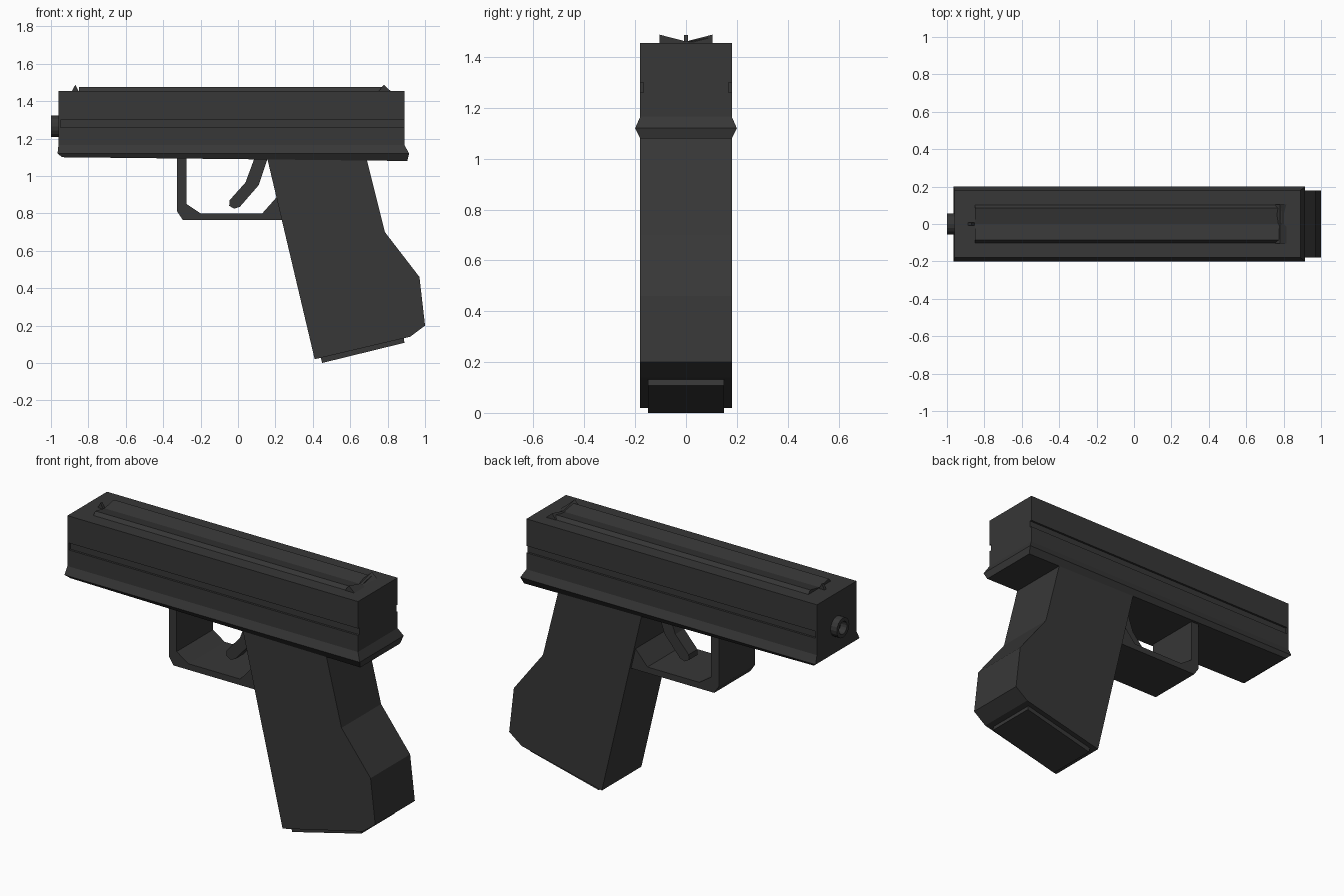
import bpy
import bmesh
from math import cos, sin, tau

cube = bpy.data.objects.get("Cube")
if cube:
    bpy.data.objects.remove(cube, do_unlink=True)

# One dark grey for every part
grey = bpy.data.materials.new("dark grey")
grey.use_nodes = True
colour = (0.038, 0.038, 0.038, 1)
grey.diffuse_color = colour
grey.node_tree.nodes["Principled BSDF"].inputs["Base Color"].default_value = colour


def loft(name, rings, closed=False):
    """Skin matching rings of points; cap the ends, or join last to first."""
    bm = bmesh.new()
    loops = [[bm.verts.new(p) for p in ring] for ring in rings]
    n = len(loops[0])
    pairs = list(zip(loops, loops[1:]))
    if closed:
        pairs.append((loops[-1], loops[0]))
    else:
        bm.faces.new(loops[0])
        bm.faces.new(loops[-1])
    for a, b in pairs:
        for i in range(n):
            j = (i + 1) % n
            bm.faces.new((a[i], a[j], b[j], b[i]))
    bmesh.ops.recalc_face_normals(bm, faces=bm.faces)
    mesh = bpy.data.meshes.new(name)
    bm.to_mesh(mesh)
    bm.free()
    mesh.materials.append(grey)
    obj = bpy.data.objects.new(name, mesh)
    bpy.context.collection.objects.link(obj)
    return obj


def side_prism(name, outline, half):
    """Extrude an x-z outline across the width."""
    return loft(name, [[(x, y, z) for x, z in outline] for y in (-half, half)])


def mirrored(half_section):
    """Complete a y-z half section across the centre plane."""
    return half_section + [(-y, z) for y, z in reversed(half_section) if y > 0]


def long_prism(name, half_section, x0, x1):
    """Extrude a mirrored y-z section along the length."""
    section = mirrored(half_section)
    return loft(name, [[(x, y, z) for y, z in section] for x in (x0, x1)])


# Slide with a shallow groove down each side, closed by a front plate
long_prism("slide", [(0.18, 1.16), (0.18, 1.26), (0.168, 1.26), (0.168, 1.3),
                     (0.18, 1.3), (0.18, 1.455)], -0.95, 0.89)
long_prism("slide_front_plate", [(0.18, 1.16), (0.18, 1.455)], -0.96, -0.95)

# Flared frame below the slide: front x, rear x, half width, front z, rear z
levels = [(-0.96, 0.89, 0.18, 1.165, 1.165),
          (-0.965, 0.915, 0.2, 1.12, 1.12),
          (-0.94, 0.905, 0.18, 1.1, 1.08)]
loft("frame", [[(a, -w, za), (b, -w, zb), (b, w, zb), (a, w, za)]
               for a, b, w, za, zb in levels])

# Shallow V-shaped top rail
long_prism("top_rail", [(0, 1.458), (0.085, 1.475), (0.105, 1.45)], -0.85, 0.79)

# Rear sight: a ridge with a V notch
loft("rear_sight", [[(0.75, y, 1.45), (0.78, y, top), (0.82, y, 1.45)]
                    for y, top in ((-0.105, 1.488), (0, 1.461), (0.105, 1.488))])

# Front sight
side_prism("front_sight", [(-0.89, 1.45), (-0.87, 1.487), (-0.85, 1.45)], 0.008)

# Hollow barrel tip
sides = 16
angles = [tau * i / sides for i in range(sides)]
loft("barrel_tip", [[(x, r * cos(a), 1.265 + r * sin(a)) for a in angles]
                    for x, r in ((-0.955, 0.057), (-1, 0.057), (-1, 0.036), (-0.955, 0.036))],
     closed=True)

# Grip
side_prism("grip", [(0.155, 1.1), (0.685, 1.1), (0.785, 0.7), (0.97, 0.46),
                    (1, 0.2), (0.92, 0.14), (0.41, 0.02)], 0.18)

# Magazine base
side_prism("magazine_base", [(0.44, 0.04), (0.45, 0), (0.89, 0.108), (0.885, 0.14)], 0.15)

# Trigger guard
side_prism("guard_post", [(-0.325, 1.11), (-0.325, 0.81), (-0.295, 0.765),
                          (-0.275, 0.765), (-0.275, 1.11)], 0.165)
side_prism("guard_floor", [(-0.275, 0.765), (-0.275, 0.85), (-0.2, 0.8),
                           (0.13, 0.8), (0.21, 0.89), (0.24, 0.765)], 0.165)

# Trigger
side_prism("trigger", [(0.09, 1.1), (0.16, 1.1), (0.11, 0.95), (0.01, 0.835), (-0.02, 0.825),
                       (-0.047, 0.84), (-0.045, 0.87), (0.04, 0.965)], 0.04)
